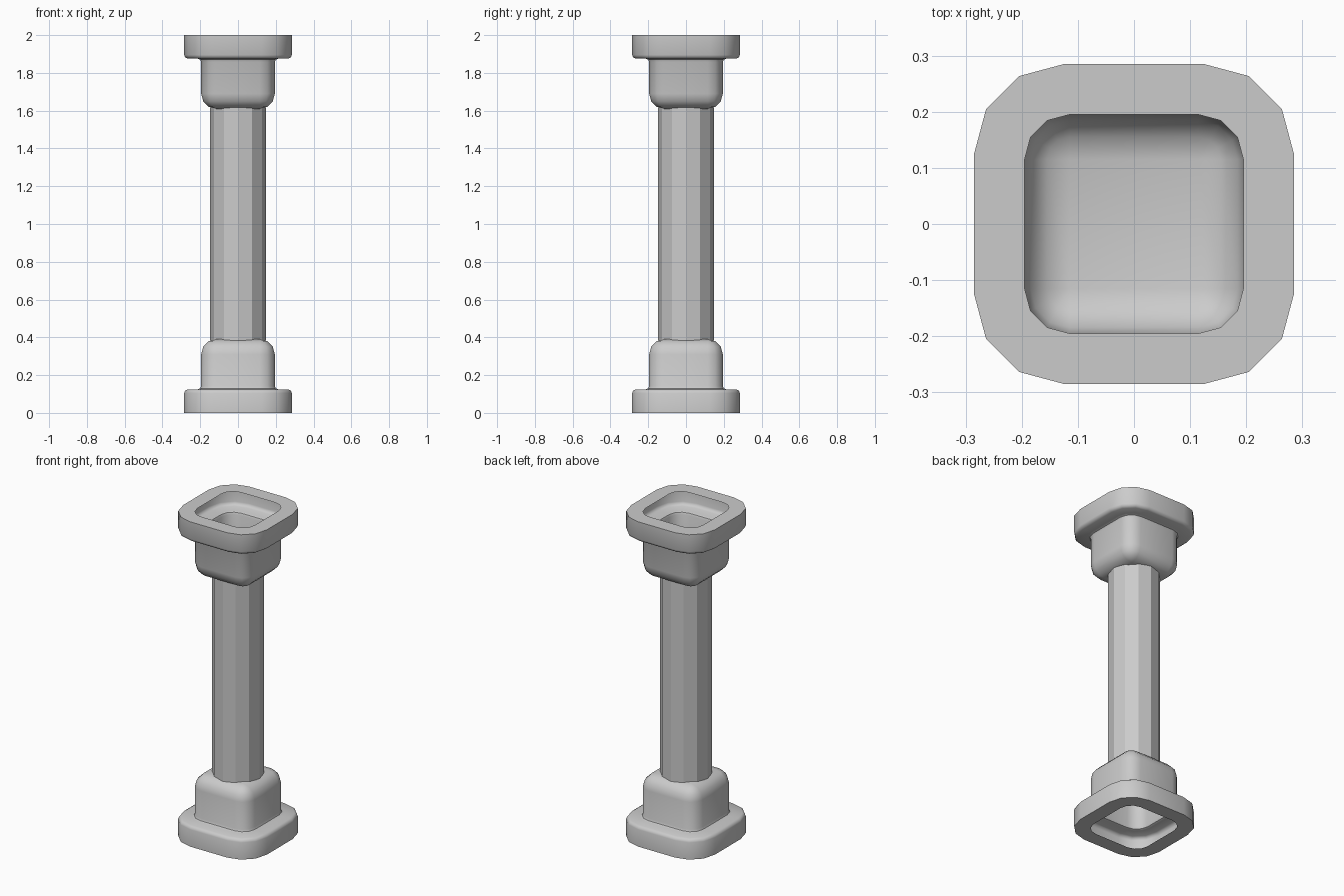
import bpy, bmesh
from math import sin, cos, pi, radians

if "Cube" in bpy.data.objects:
    bpy.data.objects.remove(bpy.data.objects["Cube"])

HEIGHT = 2.0


def ring(half, core, z):
    """Rounded square, three segments per corner."""
    r = half - core
    pts = []
    for q, (sx, sy) in enumerate([(1, 1), (-1, 1), (-1, -1), (1, -1)]):
        for i in range(4):
            a = q * pi / 2 + i * pi / 6
            pts.append((sx * core + r * cos(a), sy * core + r * sin(a), z))
    return pts


def finish(name, bm, angle=None):
    bmesh.ops.remove_doubles(bm, verts=bm.verts, dist=0.0005)
    bmesh.ops.recalc_face_normals(bm, faces=bm.faces)
    me = bpy.data.meshes.new(name)
    bm.to_mesh(me)
    bm.free()
    ob = bpy.data.objects.new(name, me)
    bpy.context.collection.objects.link(ob)
    if angle:
        bpy.ops.object.select_all(action='DESELECT')
        ob.select_set(True)
        bpy.context.view_layer.objects.active = ob
        bpy.ops.object.shade_smooth_by_angle(angle=radians(angle))
    return ob


# Hollow end shell: open rim, flange, fillet, rounded block (half width, core, z)
PROFILE = [(0.195, 0.115, 0), (0.285, 0.125, 0), (0.285, 0.125, 0.105),
           (0.280, 0.125, 0.117), (0.267, 0.125, 0.125),
           (0.212, 0.115, 0.125), (0.200, 0.115, 0.130), (0.195, 0.115, 0.142)]
# Quarter-round at the block's closed end
PROFILE += [(0.115 + 0.08 * cos(i * pi / 6), 0.115, 0.31 + 0.08 * sin(i * pi / 6))
            for i in range(4)]


def end_shell(name, flip):
    bm = bmesh.new()
    rows = [[bm.verts.new((x, y, HEIGHT - z if flip else z)) for x, y, z in ring(*p)]
            for p in PROFILE]
    for a, b in zip(rows, rows[1:]):
        for i in range(16):
            j = (i + 1) % 16
            bm.faces.new((a[i], a[j], b[j], b[i]))
    bm.faces.new(rows[-1])
    return finish(name, bm, 40)


end_shell("base", False)
end_shell("capital", True)

# Twelve-sided open shaft between the two blocks
bm = bmesh.new()
lo, hi = ([bm.verts.new((0.147 * cos(i * pi / 6), 0.147 * sin(i * pi / 6), z))
           for i in range(12)] for z in (0.383, HEIGHT - 0.383))
for i in range(12):
    j = (i + 1) % 12
    bm.faces.new((lo[i], lo[j], hi[j], hi[i]))
finish("shaft", bm)
